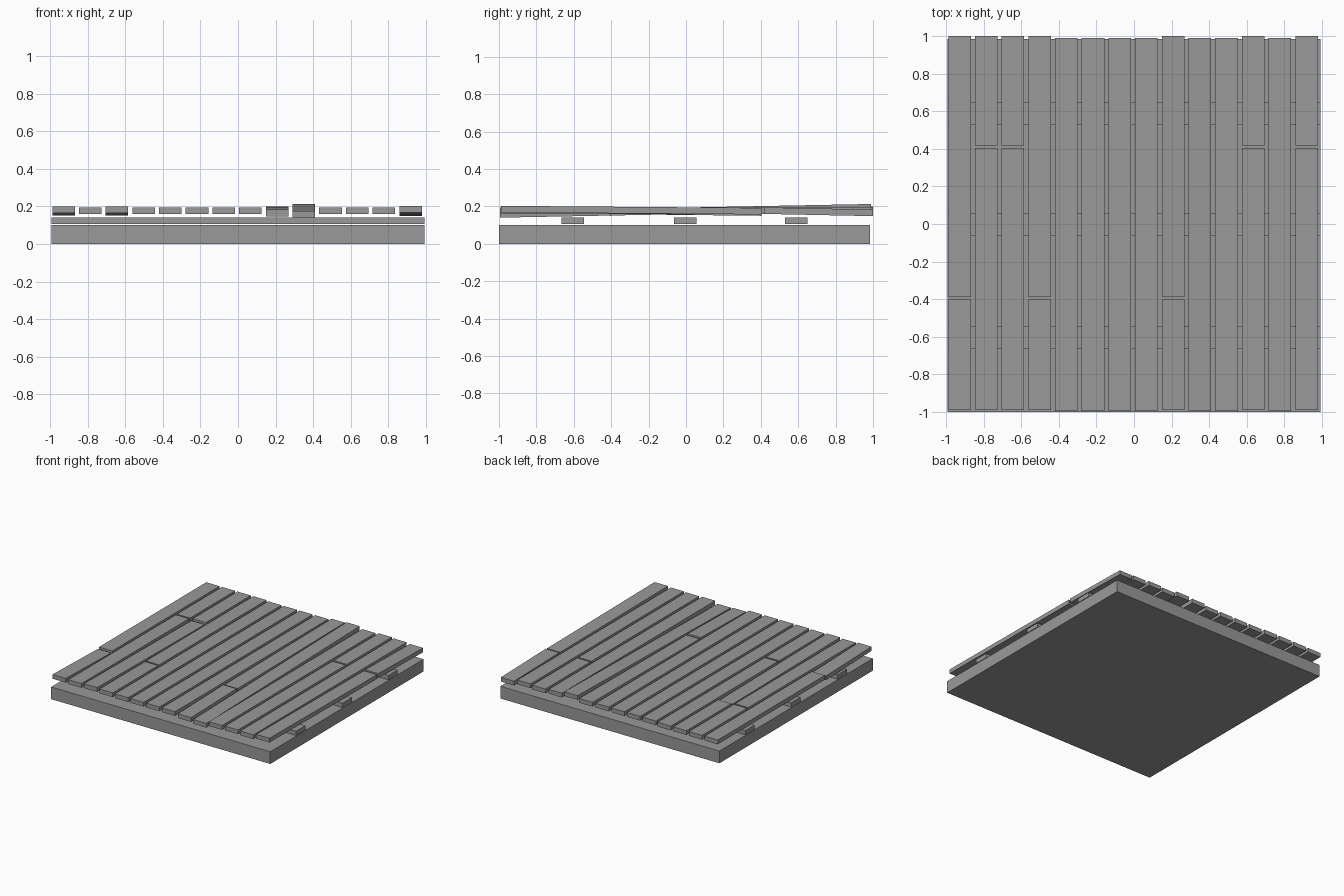
import bpy, bmesh
from mathutils import Matrix

old = bpy.data.objects.get("Cube")
if old:
    bpy.data.objects.remove(old, do_unlink=True)

grey = bpy.data.materials.new("plain_grey")
grey.use_nodes = True
tone = (0.32, 0.32, 0.32, 1)
grey.diffuse_color = tone
grey.node_tree.nodes["Principled BSDF"].inputs["Base Color"].default_value = tone


def slab(name, x, y0, y1, width, z_front, z_back, thick):
    """Box running along y; its bottom goes from z_front to z_back."""
    bm = bmesh.new()
    bmesh.ops.create_cube(bm, size=1)
    bmesh.ops.transform(bm, matrix=Matrix.Diagonal((width, y1 - y0, thick, 1)), verts=bm.verts)
    for v in bm.verts:
        v.co.z += thick / 2 + (z_front if v.co.y < 0 else z_back)
        v.co.y += (y0 + y1) / 2
        v.co.x += x
    mesh = bpy.data.meshes.new(name)
    bm.to_mesh(mesh)
    bm.free()
    mesh.materials.append(grey)
    obj = bpy.data.objects.new(name, mesh)
    bpy.context.collection.objects.link(obj)
    return obj


# Ground slab and the three cross battens
slab("base_slab", 0, -1, 0.985, 1.985, 0, 0, 0.1)
for i, y in enumerate((-0.605, -0.005, 0.59)):
    slab(f"batten_{i + 1}", 0, y - 0.06, y + 0.06, 1.985, 0.105, 0.105, 0.035)

# Deck boards: plank index -> (cut position, front piece ends, back piece ends)
LEVEL = (0.16, 0.16)
cut_boards = {
    0: (-0.395, (0.165, 0.15), LEVEL),
    1: (0.41, LEVEL, LEVEL),
    2: (0.41, (0.165, 0.15), LEVEL),
    3: (-0.395, LEVEL, LEVEL),
    8: (-0.395, (0.147, 0.16), (0.155, 0.165)),
    11: (0.41, LEVEL, LEVEL),
    13: (0.41, (0.168, 0.157), (0.16, 0.148)),
}
tilted = {9: (0.14, 0.178)}
for i in range(14):
    x = -0.928 + 0.142 * i
    if i in cut_boards:
        cut, front, back = cut_boards[i]
        slab(f"plank_{i + 1}_front", x, -0.99, cut - 0.007, 0.12, *front, 0.035)
        slab(f"plank_{i + 1}_back", x, cut + 0.007, 1.0, 0.12, *back, 0.035)
    else:
        slab(f"plank_{i + 1}", x, -0.995, 0.99, 0.12, *tilted.get(i, LEVEL), 0.035)
